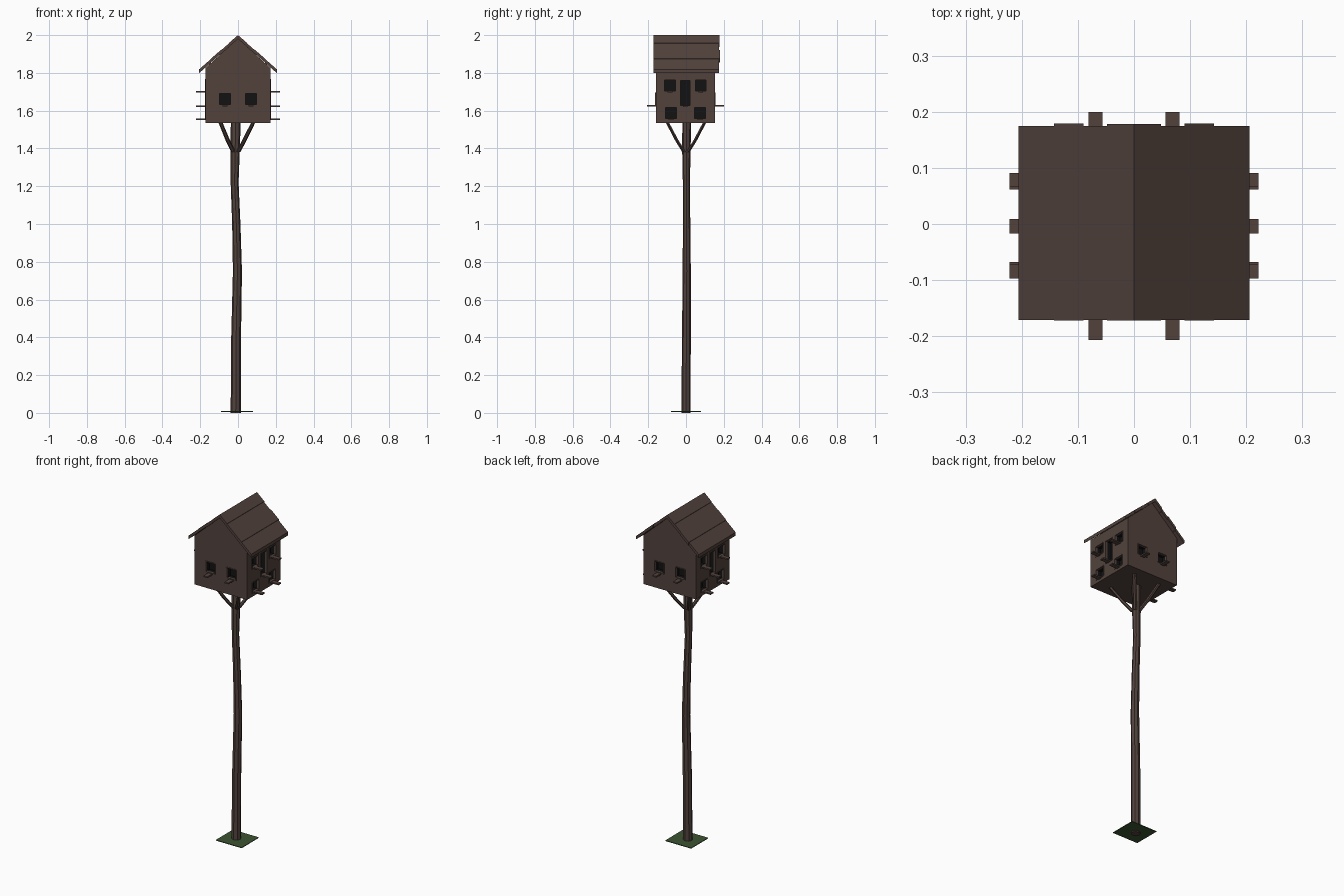
import bpy, bmesh, math
from mathutils import Vector

if "Cube" in bpy.data.objects:
    bpy.data.objects.remove(bpy.data.objects["Cube"])


def material(name, color):
    m = bpy.data.materials.new(name)
    m.use_nodes = True
    m.diffuse_color = (*color, 1)
    bsdf = next(n for n in m.node_tree.nodes if n.type == 'BSDF_PRINCIPLED')
    bsdf.inputs["Base Color"].default_value = (*color, 1)
    return m


WOOD = material("brown wood", (0.084, 0.055, 0.046))
DARK = material("dark interior", (0.006, 0.006, 0.007))
GRASS = material("grass green", (0.045, 0.09, 0.032))


def finish(name, bm, mat):
    bmesh.ops.recalc_face_normals(bm, faces=bm.faces)
    mesh = bpy.data.meshes.new(name)
    bm.to_mesh(mesh)
    bm.free()
    mesh.materials.append(mat)
    ob = bpy.data.objects.new(name, mesh)
    bpy.context.collection.objects.link(ob)
    return ob


def add_box(bm, center, size):
    verts = bmesh.ops.create_cube(bm, size=1)["verts"]
    for v in verts:
        v.co = Vector([c + a * s for c, a, s in zip(center, v.co, size)])


def extrude_y(name, profile, y0, y1, mat):
    """Solid from an x-z outline, running along y."""
    bm = bmesh.new()
    face = bm.faces.new([bm.verts.new((x, y0, z)) for x, z in profile])
    ext = bmesh.ops.extrude_face_region(bm, geom=[face])["geom"]
    bmesh.ops.translate(bm, vec=(0, y1 - y0, 0),
                        verts=[g for g in ext if isinstance(g, bmesh.types.BMVert)])
    return finish(name, bm, mat)


def limb(name, path, sides):
    """Tapered round limb through (x, y, z, radius) points."""
    bm = bmesh.new()
    rings = []
    for x, y, z, r in path:
        rings.append([bm.verts.new((x + r * math.cos(t * math.tau / sides),
                                    y + r * 0.9 * math.sin(t * math.tau / sides), z))
                      for t in range(sides)])
    for a, b in zip(rings, rings[1:]):
        for i in range(sides):
            j = (i + 1) % sides
            bm.faces.new((a[i], a[j], b[j], b[i]))
    bm.faces.new(rings[0])
    bm.faces.new(rings[-1])
    return finish(name, bm, WOOD)


# Ground patch, crooked trunk and four braces under the floor
bm = bmesh.new()
add_box(bm, (-0.005, 0, 0.008), (0.17, 0.16, 0.004))
finish("grass_patch", bm, GRASS)

limb("trunk", [(-0.012, 0, 0, 0.027), (-0.01, 0.002, 0.4, 0.026),
               (-0.003, 0.004, 0.75, 0.024), (-0.009, 0.003, 1.0, 0.022),
               (-0.018, 0.002, 1.22, 0.021), (-0.015, 0.002, 1.4, 0.025),
               (-0.012, 0.004, 1.54, 0.026)], 8)

for sx in (-1, 1):
    for sy in (-1, 1):
        side = "left" if sx > 0 else "right"
        end = "front" if sy < 0 else "back"
        limb(f"brace_{end}_{side}",
             [(-0.012 + sx * 0.012, sy * 0.01, 1.38, 0.012),
              (-0.01 + sx * 0.045, sy * 0.05, 1.445, 0.012),
              (-0.006 + sx * 0.088, sy * 0.1, 1.54, 0.011)], 6)

# House body with gables
HALF_X, FRONT, BACK, FLOOR = 0.172, -0.16, 0.153, 1.535
body = extrude_y("house_body", [(-HALF_X, FLOOR), (HALF_X, FLOOR), (HALF_X, 1.826),
                                (0, 1.982), (-HALF_X, 1.826)], FRONT, BACK, WOOD)
body.data.materials.append(DARK)

# Openings per wall: across, height, width, tall, perch height
SQUARE = 0.062
gable_openings = [(s * 0.069, 1.662, SQUARE, SQUARE, 1.625) for s in (-1, 1)]
side_openings = [(-0.085, 1.733, SQUARE, SQUARE, 1.7), (0.078, 1.733, SQUARE, SQUARE, 1.7),
                 (-0.004, 1.693, 0.054, 0.138, 1.623),
                 (-0.08, 1.588, SQUARE, SQUARE, 1.554), (0.074, 1.588, SQUARE, SQUARE, 1.554)]
walls = [("front", 'y', -1, FRONT, gable_openings), ("back", 'y', 1, BACK, gable_openings),
         ("left", 'x', 1, HALF_X, side_openings), ("right", 'x', -1, -HALF_X, side_openings)]

for wall, axis, sign, plane, openings in walls:
    cut, trim, perch = bmesh.new(), bmesh.new(), bmesh.new()

    def wall_box(bm, u, z, width, tall, inner, outer):
        """Box placed on the wall, from depth inner to outer along its normal."""
        d, depth = plane + sign * (inner + outer) / 2, outer - inner
        if axis == 'y':
            add_box(bm, (u, d, z), (width, depth, tall))
        else:
            add_box(bm, (d, u, z), (depth, width, tall))

    for u, z, w, h, perch_z in openings:
        wall_box(cut, u, z, w, h, -0.035, 0.02)
        for s in (-1, 1):
            wall_box(trim, u + s * w / 2, z, 0.005, h, -0.01, 0.003)
            wall_box(trim, u, z + s * h / 2, w, 0.005, -0.01, 0.003)
        wall_box(perch, u, perch_z, 0.025, 0.008, -0.01, 0.05 if axis == 'x' else 0.047)

    cutter = finish(f"{wall}_opening_cutter", cut, DARK)
    cutter.hide_render = True
    cutter.hide_set(True)
    mod = body.modifiers.new(f"{wall}_openings", 'BOOLEAN')
    mod.operation, mod.object, mod.solver = 'DIFFERENCE', cutter, 'EXACT'
    mod.material_mode = 'TRANSFER'
    finish(f"{wall}_opening_trim", trim, WOOD)
    finish(f"{wall}_perches", perch, WOOD)

# Apply the cuts and drop the cutters
bpy.context.view_layer.update()
cut_mesh = bpy.data.meshes.new_from_object(
    body.evaluated_get(bpy.context.evaluated_depsgraph_get()))
body.modifiers.clear()
body.data = cut_mesh
for wall, *_ in walls:
    bpy.data.objects.remove(bpy.data.objects[f"{wall}_opening_cutter"])

# Roof boards running front to back, with slightly uneven ends
boards = [(0, 0.048, 0.003), (0.048, 0.09, 0), (0.09, 0.143, 0.004), (0.143, 0.206, 0)]
SLOPE, THICK = 0.87, 0.02
for sx, side in ((1, "left"), (-1, "right")):
    for i, (x0, x1, extra) in enumerate(boards):
        lift = 0 if i % 2 == 0 else -0.002
        top0, top1 = 2 - x0 * SLOPE + lift, 2 - x1 * SLOPE + lift
        extrude_y(f"roof_board_{side}_{i + 1}",
                  [(sx * x0, top0), (sx * x1, top1), (sx * x1, top1 - THICK),
                   (sx * x0, top0 - THICK)], -0.171 - extra / 3, 0.175 + extra, WOOD)
